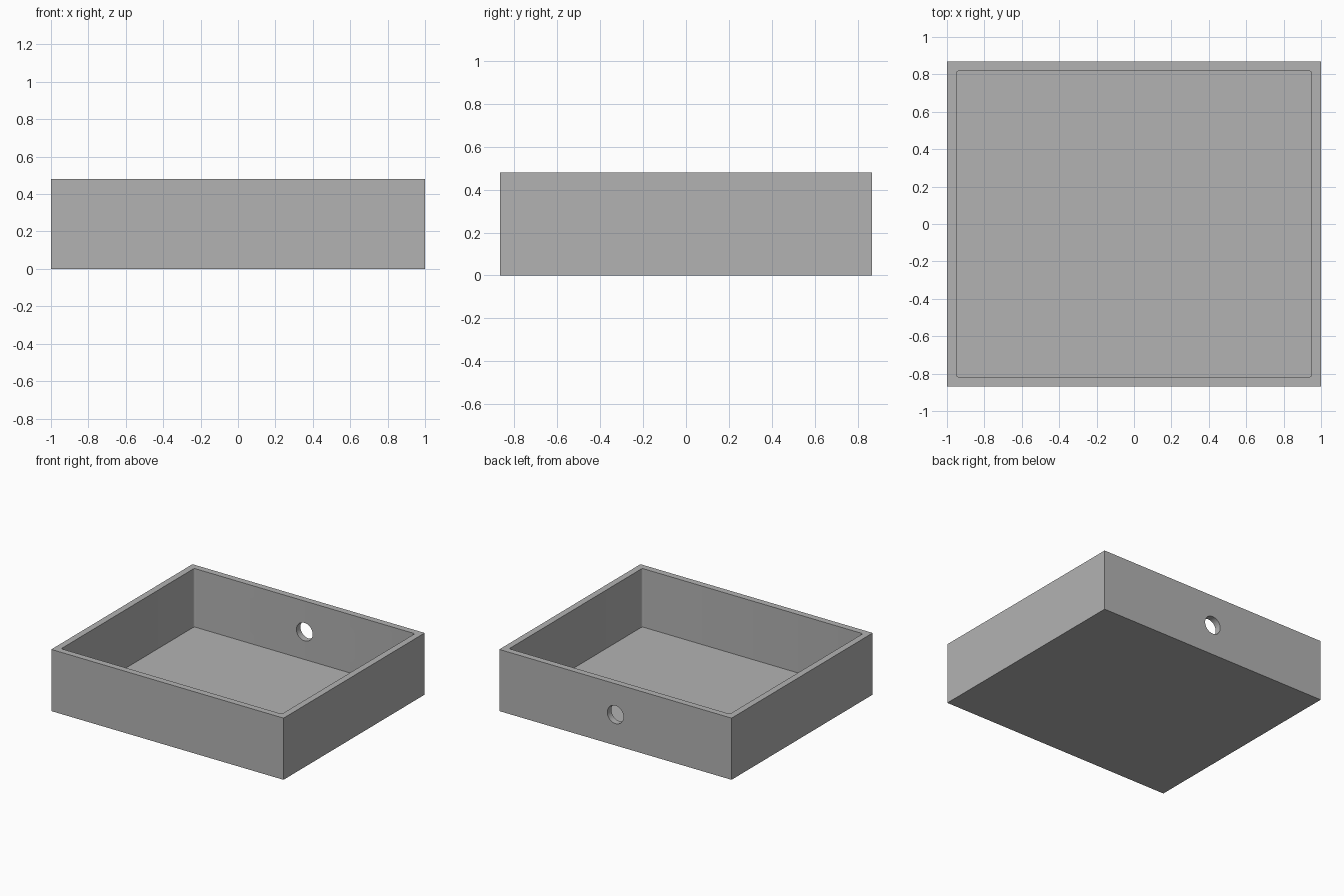
import bpy
import bmesh
from mathutils import Matrix

cube = bpy.data.objects.get("Cube")
if cube:
    bpy.data.objects.remove(cube, do_unlink=True)

WIDTH, DEPTH, HEIGHT = 2.0, 1.736, 0.48
WALL, FLOOR = 0.05, 0.025
CORNER, HOLE = 0.014, 0.07

# Single plain grey
grey = bpy.data.materials.new("plain_grey")
grey.use_nodes = True
colour = (0.45, 0.45, 0.45, 1)
grey.diffuse_color = colour
grey.node_tree.nodes["Principled BSDF"].inputs["Base Color"].default_value = colour


def add_object(name, bm):
    mesh = bpy.data.meshes.new(name)
    bm.to_mesh(mesh)
    bm.free()
    mesh.materials.append(grey)
    obj = bpy.data.objects.new(name, mesh)
    bpy.context.collection.objects.link(obj)
    return obj


def box(name, size, bottom, radius=0):
    bm = bmesh.new()
    bmesh.ops.create_cube(bm, size=1)
    bmesh.ops.scale(bm, vec=size, verts=bm.verts)
    bmesh.ops.translate(bm, vec=(0, 0, bottom + size[2] / 2), verts=bm.verts)
    if radius:
        # Round only the upright edges
        upright = [e for e in bm.edges
                   if abs(e.verts[0].co.z - e.verts[1].co.z) > size[2] / 2]
        bmesh.ops.bevel(bm, geom=upright, offset=radius, segments=4,
                        profile=0.5, affect='EDGES')
    return add_object(name, bm)


def cut(target, cutter):
    mod = target.modifiers.new(cutter.name, 'BOOLEAN')
    mod.operation = 'DIFFERENCE'
    mod.solver = 'EXACT'
    mod.object = cutter
    bpy.context.view_layer.objects.active = target
    bpy.ops.object.modifier_apply(modifier=mod.name)
    bpy.data.objects.remove(cutter, do_unlink=True)


# Open tray: solid block with a hollow that has slightly rounded corners
tray = box("tray", (WIDTH, DEPTH, HEIGHT), 0)
cut(tray, box("hollow", (WIDTH - 2 * WALL, DEPTH - 2 * WALL, HEIGHT), FLOOR, CORNER))

# Round cable hole through the middle of the back wall
bm = bmesh.new()
bmesh.ops.create_cone(bm, cap_ends=True, segments=48, radius1=HOLE, radius2=HOLE,
                      depth=4 * WALL,
                      matrix=Matrix.Translation((0, (DEPTH - WALL) / 2, HEIGHT / 2))
                      @ Matrix.Rotation(1.5707963, 4, 'X'))
cut(tray, add_object("cable_hole", bm))

# Smooth the curved walls, keep the edges sharp
bpy.ops.object.select_all(action='DESELECT')
tray.select_set(True)
bpy.context.view_layer.objects.active = tray
bpy.ops.object.shade_smooth_by_angle()
